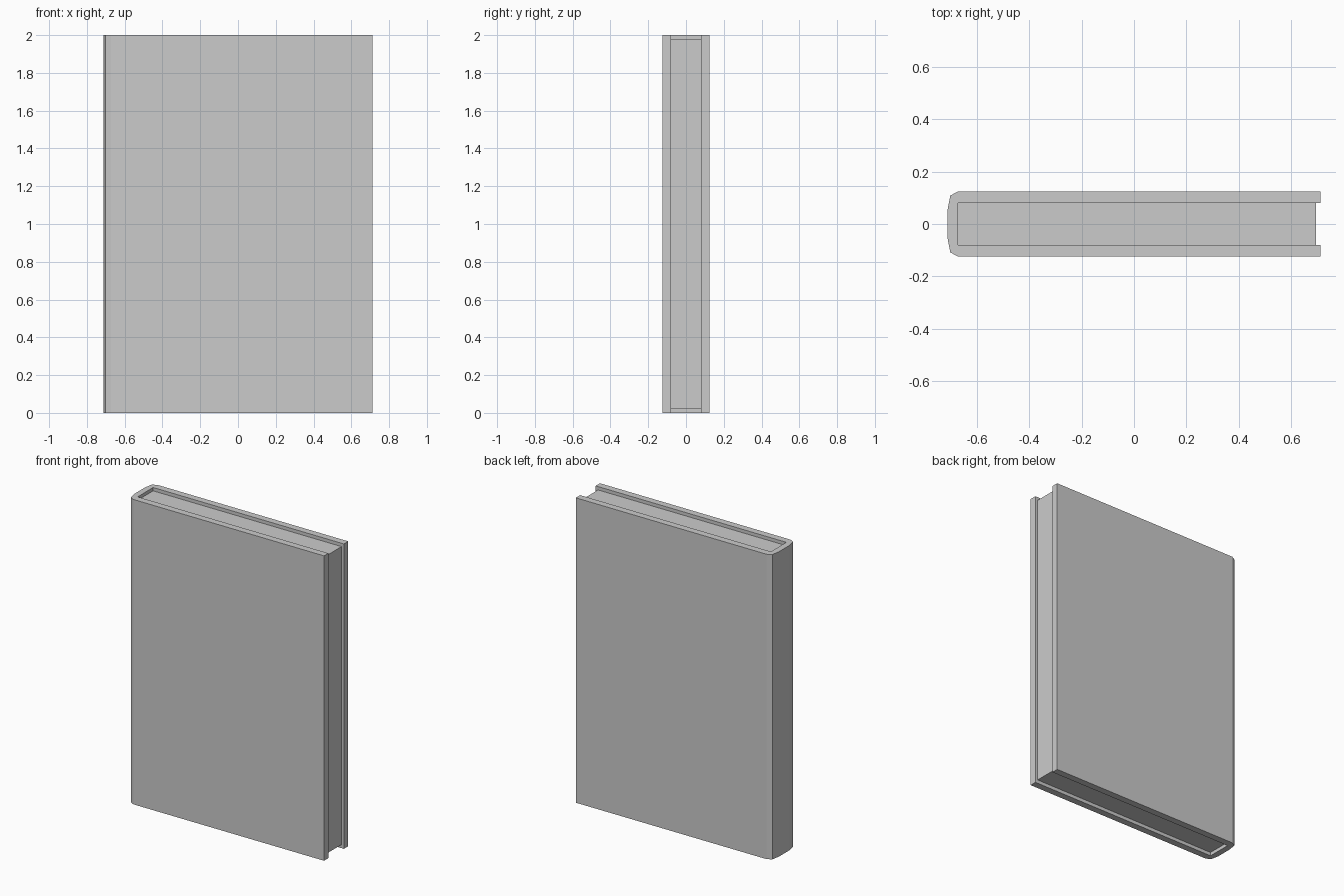
import bpy, bmesh

if "Cube" in bpy.data.objects:
    bpy.data.objects.remove(bpy.data.objects["Cube"])


def extrude_profile(name, points, z0, z1):
    """Extrude a closed xy outline between two heights."""
    bm = bmesh.new()
    face = bm.faces.new([bm.verts.new((x, y, z0)) for x, y in points])
    result = bmesh.ops.extrude_face_region(bm, geom=[face])
    top = [v for v in result["geom"] if isinstance(v, bmesh.types.BMVert)]
    bmesh.ops.translate(bm, verts=top, vec=(0, 0, z1 - z0))
    bmesh.ops.recalc_face_normals(bm, faces=bm.faces)
    mesh = bpy.data.meshes.new(name)
    bm.to_mesh(mesh)
    bm.free()
    obj = bpy.data.objects.new(name, mesh)
    bpy.context.collection.objects.link(obj)
    return obj


# Cover: one U-shaped section with a faceted spine, mirrored across y
half = [(-0.712, 0.055), (-0.702, 0.108), (-0.672, 0.125), (0.712, 0.125),
        (0.712, 0.08), (-0.672, 0.08)]
cover_outline = half + [(x, -y) for x, y in reversed(half)]
extrude_profile("cover", cover_outline, 0.0, 2.0)

# Page block: recessed at top, bottom and fore edge
pages = [(-0.672, -0.08), (0.695, -0.08), (0.695, 0.08), (-0.672, 0.08)]
extrude_profile("page_block", pages, 0.023, 1.978)
